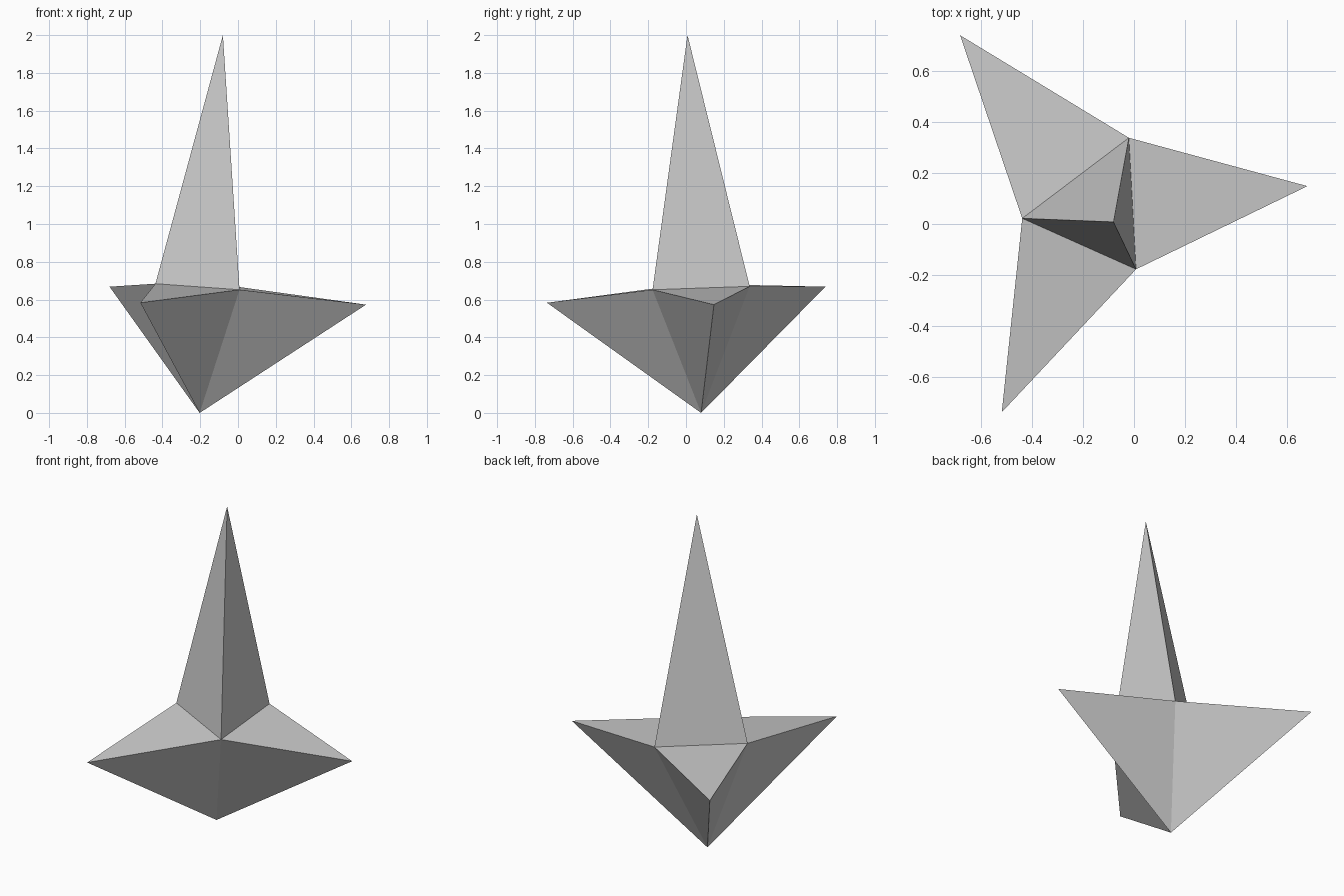
import bpy
import bmesh

if "Cube" in bpy.data.objects:
    bpy.data.objects.remove(bpy.data.objects["Cube"])

# Core tetrahedron: three shoulder corners and the bottom point
core = {
    "left": (-0.437, 0.022, 0.684),
    "back": (-0.020, 0.337, 0.670),
    "front": (0.008, -0.177, 0.652),
    "bottom": (-0.203, 0.080, 0.0),
}

# Each core face is drawn out into one spike
spikes = [
    (("left", "front", "back"), (-0.080, 0.008, 2.0)),      # tall spire
    (("left", "back", "bottom"), (-0.680, 0.738, 0.668)),   # back left arm
    (("back", "front", "bottom"), (0.678, 0.148, 0.573)),   # right arm
    (("front", "left", "bottom"), (-0.517, -0.736, 0.583)), # front left arm
]

bm = bmesh.new()
corner = {name: bm.verts.new(co) for name, co in core.items()}
for base, tip_co in spikes:
    tip = bm.verts.new(tip_co)
    for i in range(3):
        bm.faces.new((corner[base[i]], corner[base[(i + 1) % 3]], tip))
bmesh.ops.recalc_face_normals(bm, faces=bm.faces[:])

mesh = bpy.data.meshes.new("four_pointed_star")
bm.to_mesh(mesh)
bm.free()
star = bpy.data.objects.new("four_pointed_star", mesh)
bpy.context.collection.objects.link(star)
